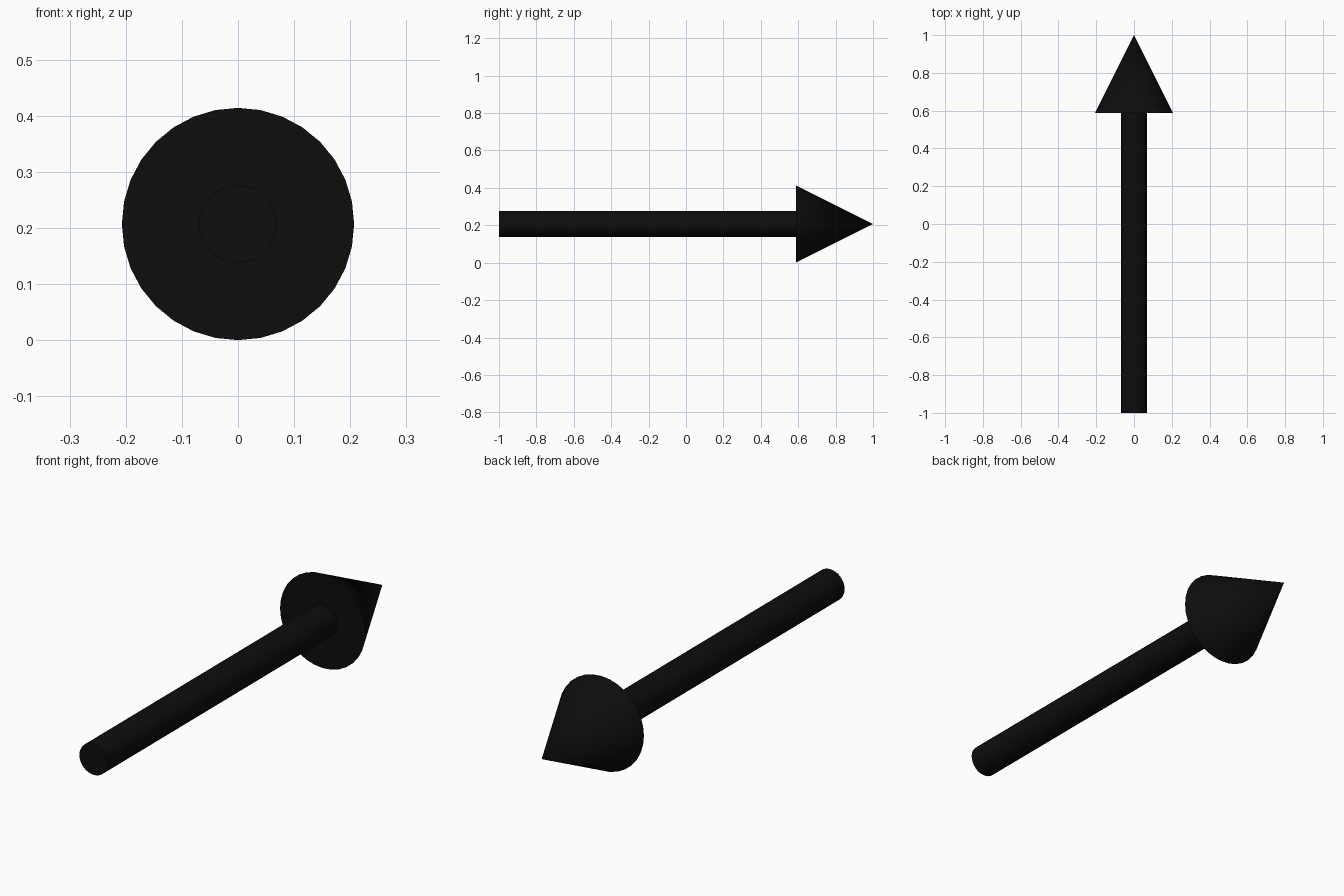
import bpy
from math import radians

if "Cube" in bpy.data.objects:
    bpy.data.objects.remove(bpy.data.objects["Cube"])

HEAD_R = 0.207      # also the height of the arrow's axis
SHAFT_R = 0.069
NECK_Y = 0.587      # where shaft meets head

black = bpy.data.materials.new("black")
black.diffuse_color = (0.004, 0.004, 0.004, 1)
black.use_nodes = True
black.node_tree.nodes["Principled BSDF"].inputs["Base Color"].default_value = black.diffuse_color


def part(name, y0, y1, r0, r1):
    """Round part lying along +y, radius r0 at y0 and r1 at y1."""
    bpy.ops.mesh.primitive_cone_add(
        vertices=32, radius1=r0, radius2=r1, depth=y1 - y0,
        location=(0, (y0 + y1) / 2, HEAD_R), rotation=(radians(-90), 0, 0))
    ob = bpy.context.object
    ob.name = name
    ob.data.materials.append(black)
    bpy.ops.object.shade_smooth_by_angle(angle=radians(30))
    return ob


# Straight shaft and pointed head
part("shaft", -1.0, NECK_Y, SHAFT_R, SHAFT_R)
part("arrow_head", NECK_Y, 1.0, HEAD_R, 0.0)
